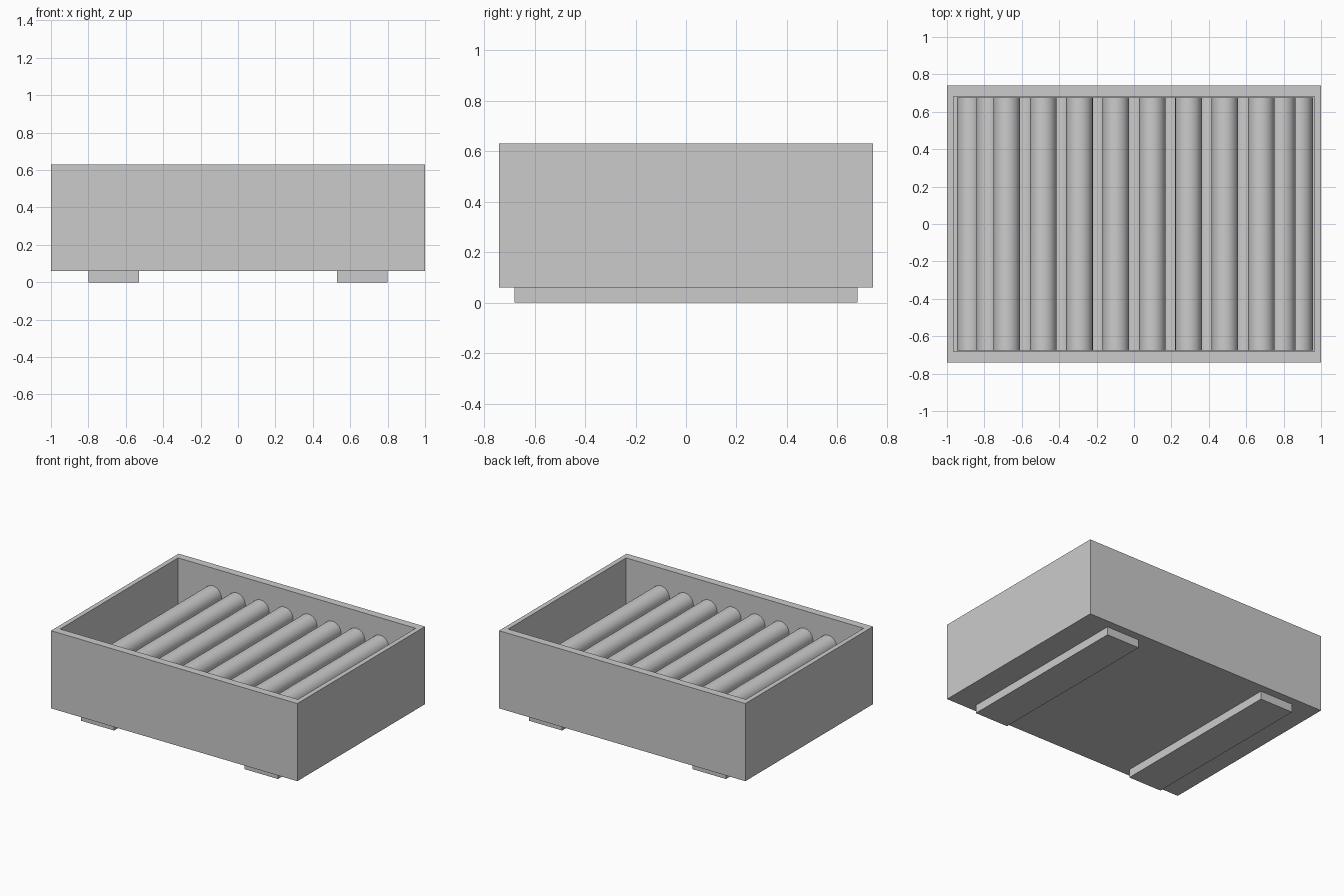
import bpy, bmesh, math

if "Cube" in bpy.data.objects:
    bpy.data.objects.remove(bpy.data.objects["Cube"])


def finish(name, bm):
    bmesh.ops.recalc_face_normals(bm, faces=bm.faces)
    mesh = bpy.data.meshes.new(name)
    bm.to_mesh(mesh)
    bm.free()
    obj = bpy.data.objects.new(name, mesh)
    bpy.context.collection.objects.link(obj)
    return obj


def box(name, x0, x1, y0, y1, z0, z1):
    bm = bmesh.new()
    bmesh.ops.create_cube(bm, size=1)
    for v in bm.verts:
        v.co = (x1 if v.co.x > 0 else x0,
                y1 if v.co.y > 0 else y0,
                z1 if v.co.z > 0 else z0)
    return finish(name, bm)


# Open tray: rectangular rings from outer bottom, over the rim, to the inner floor
bm = bmesh.new()
rings = []
for hx, hy, z in [(1, 0.74, 0.06), (1, 0.74, 0.63),
                  (0.965, 0.683, 0.63), (0.965, 0.683, 0.12)]:
    rings.append([bm.verts.new((sx * hx, sy * hy, z))
                  for sx, sy in [(-1, -1), (1, -1), (1, 1), (-1, 1)]])
for a, b in zip(rings, rings[1:]):
    for i in range(4):
        j = (i + 1) % 4
        bm.faces.new((a[i], a[j], b[j], b[i]))
bm.faces.new(rings[0])
bm.faces.new(rings[-1])
finish("tray", bm)

# Two runners under the tray
box("left_runner", -0.80, -0.53, -0.68, 0.68, 0, 0.06)
box("right_runner", 0.53, 0.80, -0.68, 0.68, 0, 0.06)

# Stacked rods: each layer nests between the rods of the layer below
RADIUS, LENGTH = 0.071, 1.355


def rod(name, x, z):
    bpy.ops.mesh.primitive_cylinder_add(vertices=32, radius=RADIUS, depth=LENGTH,
                                        location=(x, 0, z),
                                        rotation=(math.pi / 2, 0, 0))
    bpy.context.object.name = name
    bpy.ops.object.shade_smooth_by_angle(angle=math.radians(40))


layers = [("bottom", 10, -0.875, 0.885, 0.191),
          ("middle", 9, -0.772, 0.792, 0.312),
          ("top", 8, -0.68, 0.68, 0.433)]
for label, count, first, last, z in layers:
    for i in range(count):
        rod(f"{label}_rod_{i + 1}", first + (last - first) * i / (count - 1), z)
